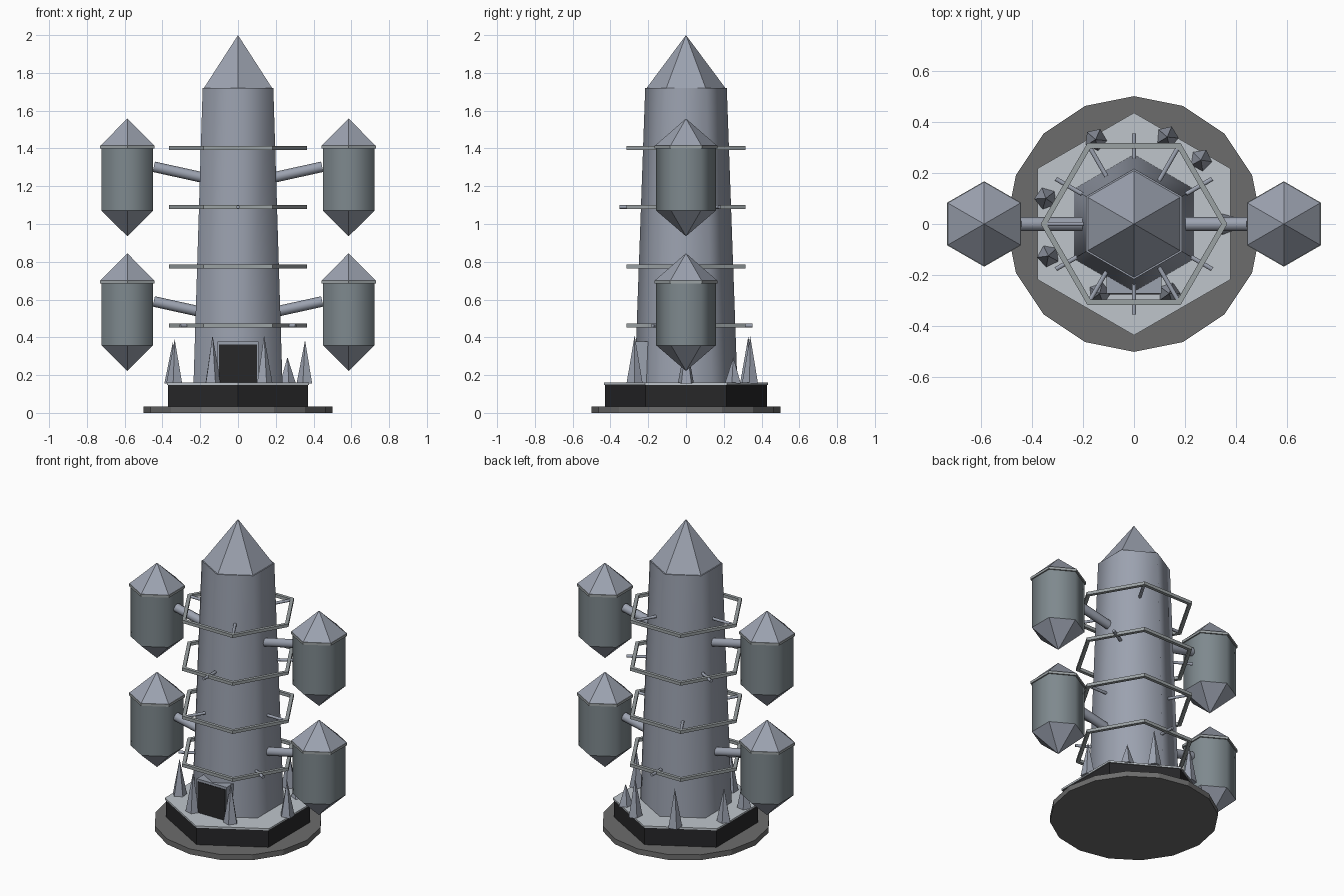
import bpy, bmesh
from math import sin, cos, pi, radians
from mathutils import Vector, Matrix

if "Cube" in bpy.data.objects:
    bpy.data.objects.remove(bpy.data.objects["Cube"])


def material(name, rgb):
    m = bpy.data.materials.new(name)
    m.diffuse_color = (*rgb, 1)
    m.use_nodes = True
    m.node_tree.nodes["Principled BSDF"].inputs["Base Color"].default_value = m.diffuse_color
    return m


STONE = material("blue_grey", (0.33, 0.36, 0.43))
POD = material("pod_grey", (0.21, 0.25, 0.27))
RAIL = material("rail_grey", (0.33, 0.36, 0.37))
SLAB = material("pale_grey", (0.52, 0.56, 0.60))
DISC = material("dark_grey", (0.15, 0.15, 0.15))
BLACK = material("near_black", (0.02, 0.02, 0.022))


def finish(name, bm, mat, smooth=False):
    bmesh.ops.recalc_face_normals(bm, faces=bm.faces[:])
    me = bpy.data.meshes.new(name)
    bm.to_mesh(me)
    bm.free()
    me.materials.append(mat)
    if smooth:
        me.shade_smooth()
        me.set_sharp_from_angle(angle=radians(70))
    ob = bpy.data.objects.new(name, me)
    bpy.context.collection.objects.link(ob)
    return ob


def lathe(name, profile, sides, mat, at=(0, 0, 0), turn=pi / 2, smooth=False):
    """Stack of polygon rings (radius, z); radius 0 makes a point."""
    bm = bmesh.new()
    rings = []
    for r, z in profile:
        n = sides if r > 0 else 1
        rings.append([bm.verts.new((at[0] + r * cos(turn + 2 * pi * i / sides),
                                    at[1] + r * sin(turn + 2 * pi * i / sides),
                                    at[2] + z)) for i in range(n)])
    for a, b in zip(rings, rings[1:]):
        for i in range(sides):
            j = (i + 1) % sides
            quad = [a[i % len(a)], a[j % len(a)], b[j % len(b)], b[i % len(b)]]
            bm.faces.new(list(dict.fromkeys(quad)))
    for ring in (rings[0], rings[-1]):
        if len(ring) > 2:
            bm.faces.new(ring)
    return finish(name, bm, mat, smooth)


def rod(name, a, b, r, sides, mat):
    a, b = Vector(a), Vector(b)
    bm = bmesh.new()
    m = Matrix.Translation((a + b) / 2) @ (b - a).to_track_quat('Z', 'Y').to_matrix().to_4x4()
    bmesh.ops.create_cone(bm, cap_ends=True, segments=sides, radius1=r, radius2=r,
                          depth=(b - a).length, matrix=m)
    return finish(name, bm, mat, True)


def box(name, lo, hi, mat):
    bm = bmesh.new()
    lo, hi = Vector(lo), Vector(hi)
    bmesh.ops.create_cube(bm, size=1, matrix=Matrix.Translation((lo + hi) / 2)
                          @ Matrix.Diagonal((*(hi - lo), 1)))
    return finish(name, bm, mat)


def hex_ring(name, z, outer, inner, height, mat):
    bm = bmesh.new()
    section = [(outer, -height / 2), (outer, height / 2), (inner, height / 2), (inner, -height / 2)]
    cols = [[bm.verts.new((r * cos(i * pi / 3), r * sin(i * pi / 3), z + h)) for r, h in section]
            for i in range(6)]
    for i in range(6):
        a, b = cols[i], cols[(i + 1) % 6]
        for k in range(4):
            bm.faces.new((a[k], b[k], b[(k + 1) % 4], a[(k + 1) % 4]))
    return finish(name, bm, mat)


# Base
lathe("ground_disc", [(0.5, 0), (0.5, 0.035)], 16, DISC)
lathe("plinth", [(0.428, 0.035), (0.428, 0.15)], 6, BLACK)
lathe("plinth_slab", [(0.435, 0.148), (0.435, 0.16)], 6, SLAB)

# Tower and pointed roof
lathe("tower", [(0.272, 0.155), (0.216, 1.72)], 6, STONE, smooth=True)
lathe("tower_roof", [(0.21, 1.718), (0, 2.0)], 6, STONE)

# Doorway with a thin frame
box("door", (-0.1, -0.275, 0.16), (0.1, -0.19, 0.362), BLACK)
box("door_lintel", (-0.108, -0.272, 0.362), (0.108, -0.2, 0.378), STONE)
for s in (-1, 1):
    xs = sorted((s * 0.1, s * 0.108))
    box("door_jamb", (xs[0], -0.272, 0.16), (xs[1], -0.2, 0.362), STONE)

# Guard rings, each held by three spokes stepping round by 30 degrees
for k, z in enumerate((0.462, 0.775, 1.09, 1.402)):
    hex_ring("guard_ring", z, 0.365, 0.341, 0.02, RAIL)
    for i in range(3):
        a = radians(90 + 30 * k + 120 * i)
        rod("ring_spoke", (0.18 * cos(a), 0.18 * sin(a), z),
            (0.353 * cos(a), 0.353 * sin(a), z), 0.01, 6, STONE)

# Hanging pods on sloping arms
for s in (-1, 1):
    for z in (0.222, 0.935):
        at = (s * 0.586, 0, z)
        lathe("pod_base", [(0, 0), (0.158, 0.136)], 6, STONE, at)
        lathe("pod_body", [(0.158, 0.136), (0.158, 0.47)], 6, POD, at, smooth=True)
        lathe("pod_rim", [(0.167, 0.464), (0.167, 0.48)], 6, RAIL, at)
        lathe("pod_roof", [(0.164, 0.48), (0, 0.623)], 6, STONE, at)
        rod("pod_arm", (s * 0.16, 0, z + 0.305), (s * 0.446, 0, z + 0.368), 0.028, 8, STONE)

# Spikes around the plinth
for x, y, h in ((-0.15, 0.33, 0.25), (0.13, 0.34, 0.25), (0.262, 0.25, 0.14),
                (0.355, 0, 0.23), (-0.345, 0.10, 0.22), (-0.335, -0.125, 0.235),
                (-0.135, -0.272, 0.255), (0.138, -0.272, 0.255)):
    lathe("spike", [(0.045, 0), (0, h)], 5, STONE, (x, y, 0.155), turn=x * 9)
